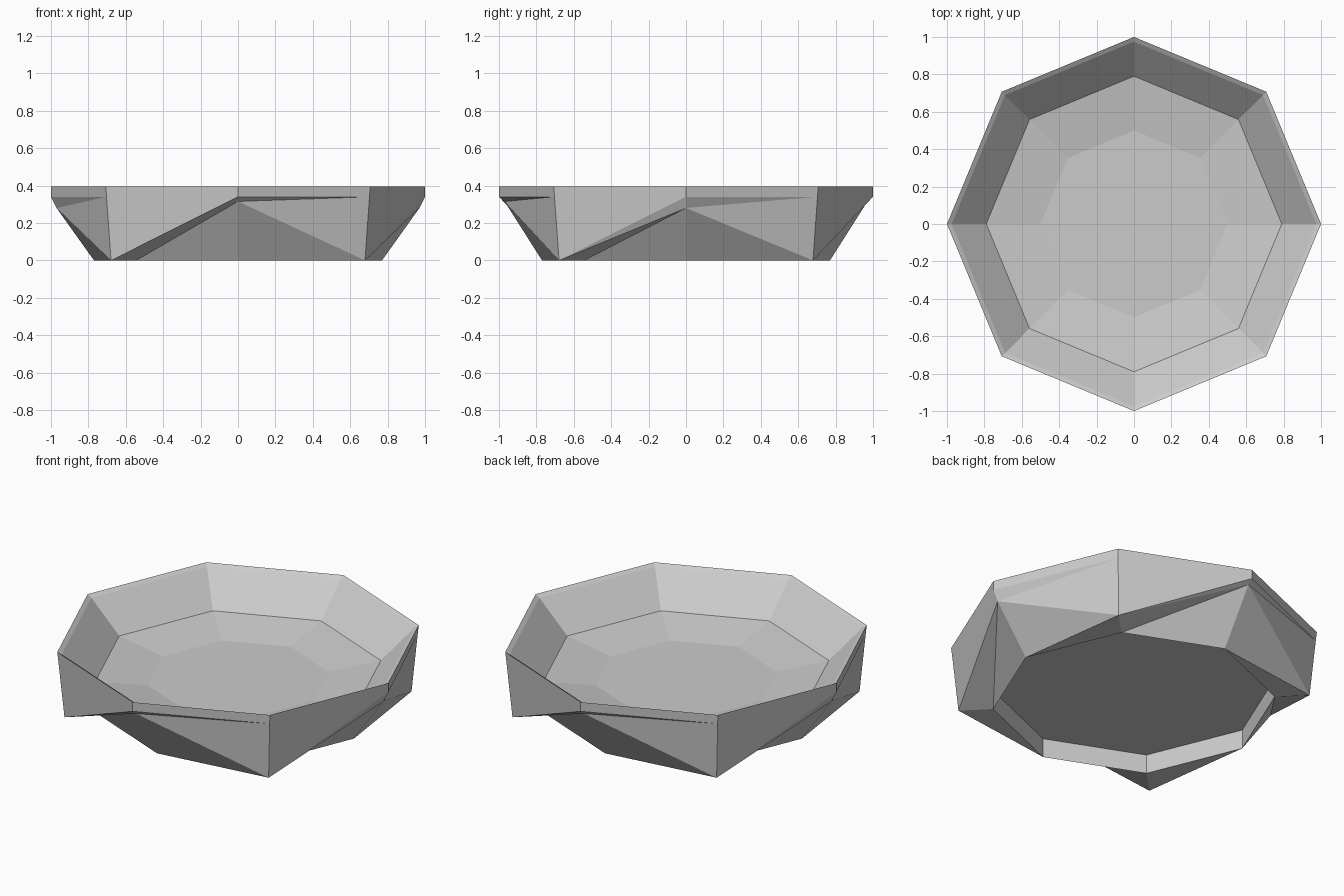
import bpy, bmesh, math

cube = bpy.data.objects.get("Cube")
if cube:
    bpy.data.objects.remove(cube)

# Single grey colour
GREY = (0.6, 0.6, 0.6, 1)
mat = bpy.data.materials.new("pale_grey")
mat.use_nodes = True
mat.diffuse_color = GREY
mat.node_tree.nodes["Principled BSDF"].inputs["Base Color"].default_value = GREY

# Rings of the octagonal dish: name -> (radius, height)
RINGS = {
    "rim": (1.0, 0.395), "lip": (0.975, 0.38),
    "wall": (0.79, 0.2), "floor": (0.5, 0.155),
    "band": (1.0, 0.34), "notch": (0.97, 0.3),
    "edge": (0.994, 0.34), "foot": (0.96, 0.0),
    "base": (0.77, 0.0), "recess": (0.77, 0.115),
}
bm = bmesh.new()
cache = {}


def pt(ring, i):
    """Vertex of a ring at octagon corner i, made once."""
    i %= 8
    if (ring, i) not in cache:
        r, z = RINGS[ring]
        if ring == "notch":
            z = 0.28 if i % 4 == 0 else 0.315
        a = math.radians(45 * i)
        cache[ring, i] = bm.verts.new((r * math.cos(a), r * math.sin(a), z))
    return cache[ring, i]


def face(*corners):
    bm.faces.new([pt(ring, i) for ring, i in corners])


# Inner bowl and the recess under the base
for i in range(8):
    for upper, lower in (("rim", "lip"), ("lip", "wall"), ("wall", "floor"), ("base", "recess")):
        face((upper, i), (upper, i + 1), (lower, i + 1), (lower, i))
for ring in ("floor", "recess"):
    face(*[(ring, i) for i in range(8)])

# Outer shell: four pointed feet, each with a full panel and a cut-away side
for f in (1, 3, 5, 7):
    before, after = f - 1, f + 1
    face(("rim", f), ("edge", f), ("foot", f), ("band", after), ("rim", after))
    face(("rim", before), ("rim", f), ("edge", f), ("band", before))
    face(("band", before), ("edge", f), ("notch", before))
    face(("notch", before), ("edge", f), ("foot", f))
    face(("notch", before), ("foot", f), ("base", before))
    face(("foot", f), ("base", f), ("base", before))
    face(("foot", f), ("band", after), ("notch", after))
    face(("foot", f), ("notch", after), ("base", f))
    face(("notch", after), ("base", after), ("base", f))

bmesh.ops.recalc_face_normals(bm, faces=bm.faces[:])
mesh = bpy.data.meshes.new("octagonal_dish")
bm.to_mesh(mesh)
bm.free()
mesh.materials.append(mat)
dish = bpy.data.objects.new("octagonal_dish", mesh)
bpy.context.collection.objects.link(dish)
